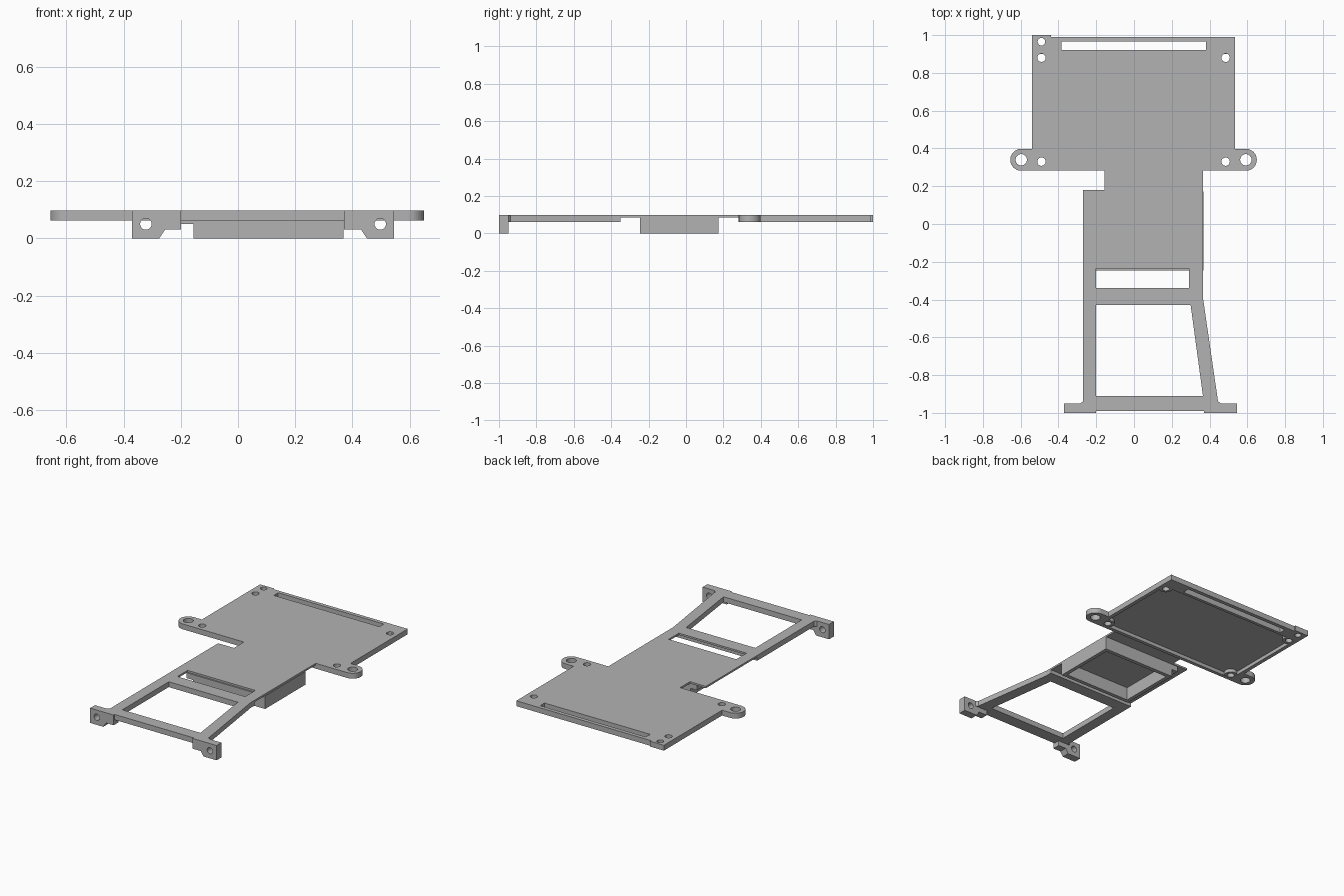
import bpy
from math import cos, sin, pi
from mathutils import Matrix

cube = bpy.data.objects.get("Cube")
if cube:
    bpy.data.objects.remove(cube, do_unlink=True)

grey = bpy.data.materials.new("plain grey")
grey.use_nodes = True
colour = (0.45, 0.45, 0.45, 1)
grey.diffuse_color = colour
grey.node_tree.nodes["Principled BSDF"].inputs["Base Color"].default_value = colour

TOP, SKIN, RIM = 0.097, 0.085, 0.062


def rect(x0, x1, y0, y1):
    return [(x0, y0), (x1, y0), (x1, y1), (x0, y1)]


def arc(x, y, r, start=0.0, sweep=2 * pi, n=32):
    steps = n if sweep >= 2 * pi else n + 1
    return [(x + r * cos(start + sweep * i / n), y + r * sin(start + sweep * i / n))
            for i in range(steps)]


def prism(name, loops, low, high, upright=False):
    """Extrude an outline with holes; upright prisms run along y."""
    curve = bpy.data.curves.new(name, 'CURVE')
    curve.dimensions = '2D'
    curve.fill_mode = 'BOTH'
    curve.extrude = (high - low) / 2
    for loop in loops:
        spline = curve.splines.new('POLY')
        spline.points.add(len(loop) - 1)
        for point, (x, y) in zip(spline.points, loop):
            point.co = (x, y, 0, 1)
        spline.use_cyclic_u = True
    temp = bpy.data.objects.new(name, curve)
    bpy.context.collection.objects.link(temp)
    graph = bpy.context.evaluated_depsgraph_get()
    mesh = bpy.data.meshes.new_from_object(temp.evaluated_get(graph))
    bpy.data.objects.remove(temp, do_unlink=True)
    mid = (low + high) / 2
    if upright:
        mesh.transform(Matrix.Translation((0, mid, 0)) @ Matrix.Rotation(pi / 2, 4, 'X'))
    else:
        mesh.transform(Matrix.Translation((0, 0, mid)))
    mesh.materials.clear()
    mesh.materials.append(grey)
    mesh.name = name
    for face in mesh.polygons:
        face.use_smooth = False
    obj = bpy.data.objects.new(name, mesh)
    bpy.context.collection.objects.link(obj)
    return obj


# Shared outlines and openings
left_ear = arc(-0.597, 0.34, 0.058, pi / 2, pi)
right_ear = arc(0.592, 0.34, 0.058, -pi / 2, pi)
back_corner = [(0.535, 0.398), (0.535, 0.99), (-0.44, 0.99),
               (-0.44, 1.0), (-0.54, 1.0), (-0.54, 0.398)]
ear_holes = [arc(-0.597, 0.34, 0.03), arc(0.592, 0.34, 0.03)]
boss_spots = [(-0.49, 0.88), (0.485, 0.88), (-0.49, 0.33), (0.485, 0.33)]
corner_hole = arc(-0.49, 0.965, 0.02)
slot = rect(-0.385, 0.38, 0.92, 0.965)
opening = [(-0.2, -0.91), (0.365, -0.91), (0.3, -0.43), (-0.2, -0.43)]
frame_right = [(0.445, -0.99), (0.445, -0.94), (0.365, -0.39)]

# Thin top skin over the whole bracket
skin = (back_corner + left_ear
        + [(-0.155, 0.282), (-0.155, 0.18), (-0.27, 0.18), (-0.27, -0.99)]
        + frame_right + [(0.365, 0.282)] + right_ear)
prism("top_plate",
      [skin, slot, corner_hole, opening, rect(-0.2, 0.29, -0.34, -0.235)]
      + ear_holes + [arc(x, y, 0.022) for x, y in boss_spots],
      SKIN, TOP)

# Rim under the back panel, with its recess, and screw bosses
prism("back_rim",
      [back_corner + left_ear + right_ear, slot, corner_hole,
       rect(-0.515, 0.51, 0.305, 0.90)] + ear_holes,
      RIM, SKIN)
for i, (x, y) in enumerate(boss_spots):
    prism(f"screw_boss_{i + 1}", [arc(x, y, 0.04), arc(x, y, 0.022)], RIM + 0.001, SKIN)

# Thick front frame
prism("front_frame",
      [[(-0.27, -0.99)] + frame_right + [(0.365, -0.35), (-0.27, -0.35)], opening],
      RIM, SKIN)

# Open box hanging under the middle, with a side ledge
prism("box_walls",
      [rect(-0.155, 0.368, -0.245, 0.173), rect(-0.13, 0.343, -0.22, 0.148)],
      0, SKIN)
prism("box_ledge", [rect(-0.2, -0.155, -0.245, 0.173)], 0.05, SKIN)

# Mounting lugs on the front corners, with small corner gussets
for side, mid in (("right", -1), ("left", 1)):
    inner, outer = (-0.2, -0.37) if mid < 0 else (0.37, 0.545)
    lug = [(outer, 0), (outer - mid * 0.095, 0), (outer - mid * 0.115, 0.03),
           (inner, 0.03), (inner, TOP), (outer, TOP)]
    prism(f"front_lug_{side}", [lug, arc(outer - mid * 0.048, 0.05, 0.02)],
          -1.0, -0.95, upright=True)
    edge = outer - mid * 0.1
    prism(f"lug_gusset_{side}",
          [[(edge - mid * 0.01, -0.955), (edge + mid * 0.02, -0.955), (edge - mid * 0.01, -0.93)]],
          RIM, TOP)
